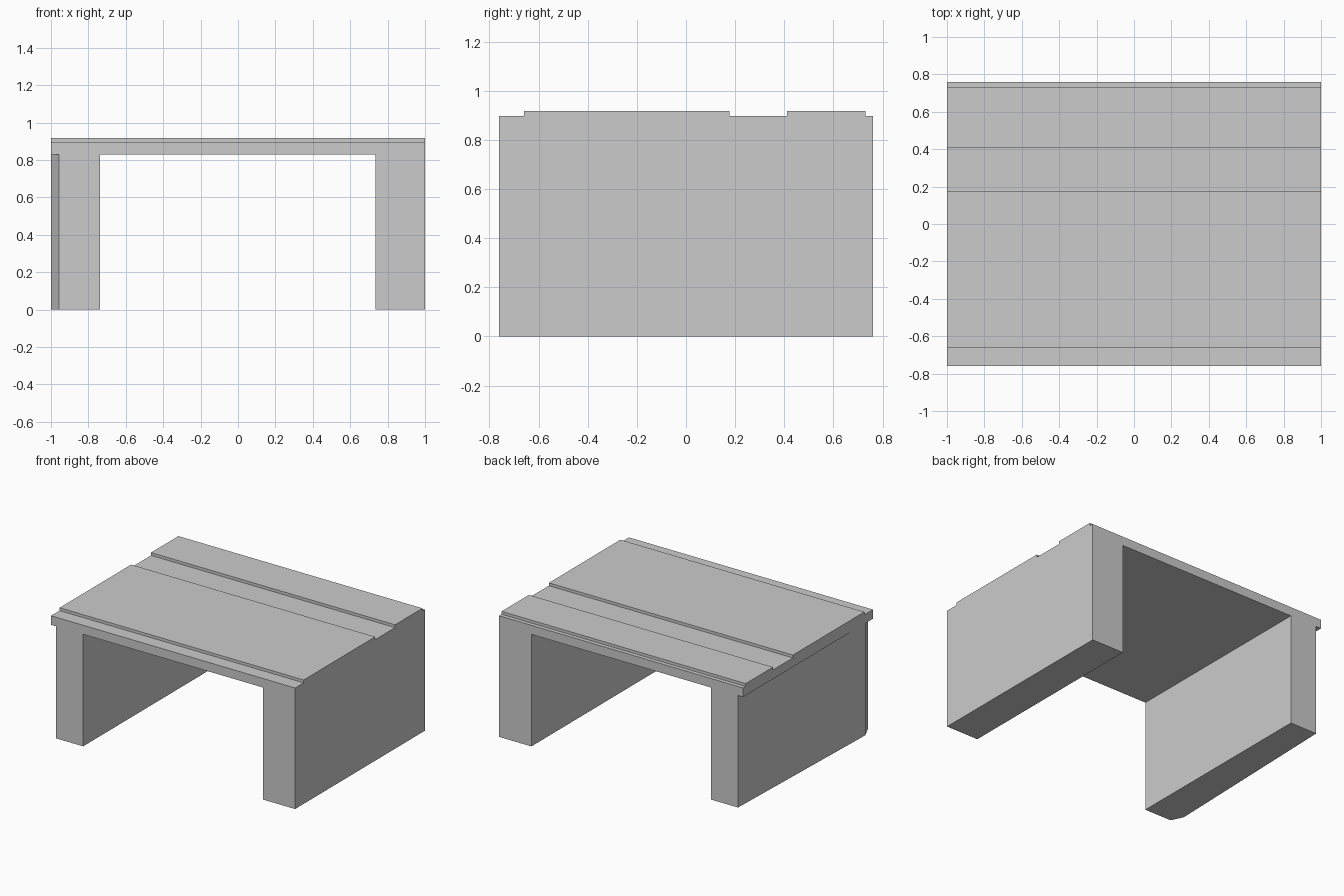
import bpy, bmesh

if "Cube" in bpy.data.objects:
    bpy.data.objects.remove(bpy.data.objects["Cube"])


def prism(name, outline, z0, z1):
    """Extrude a counter-clockwise plan outline from z0 to z1."""
    bm = bmesh.new()
    low = [bm.verts.new((x, y, z0)) for x, y in outline]
    base = bm.faces.new(low)
    ext = bmesh.ops.extrude_face_region(bm, geom=[base], use_keep_orig=True)
    for v in ext["geom"]:
        if isinstance(v, bmesh.types.BMVert):
            v.co.z = z1
    bmesh.ops.recalc_face_normals(bm, faces=bm.faces)
    mesh = bpy.data.meshes.new(name)
    bm.to_mesh(mesh)
    bm.free()
    obj = bpy.data.objects.new(name, mesh)
    bpy.context.collection.objects.link(obj)
    return obj


def strip(y0, y1, x0=-1.0, x1=1.0):
    return [(x0, y0), (x1, y0), (x1, y1), (x0, y1)]


D = 0.76        # half depth
UNDER = 0.83    # underside of the slab
DECK = 0.897    # slab top
TOP = 0.918     # raised panel top

# Roof slab spanning both walls
prism("roof_slab", strip(-D, D), UNDER, DECK)

# Raised panels on the slab
prism("wide_top_panel", strip(-0.66, 0.177), DECK, TOP)
prism("narrow_top_panel", strip(0.41, 0.73), DECK, TOP)

# Straight right wall
prism("right_wall", strip(-D, D, 0.735, 1.0), 0, UNDER)

# Left wall, outer side tapering away from a bulge near the front
prism("left_wall", [(-0.737, -D), (-0.737, D), (-0.958, D),
                    (-1.0, -0.67), (-0.958, -D)], 0, UNDER)
